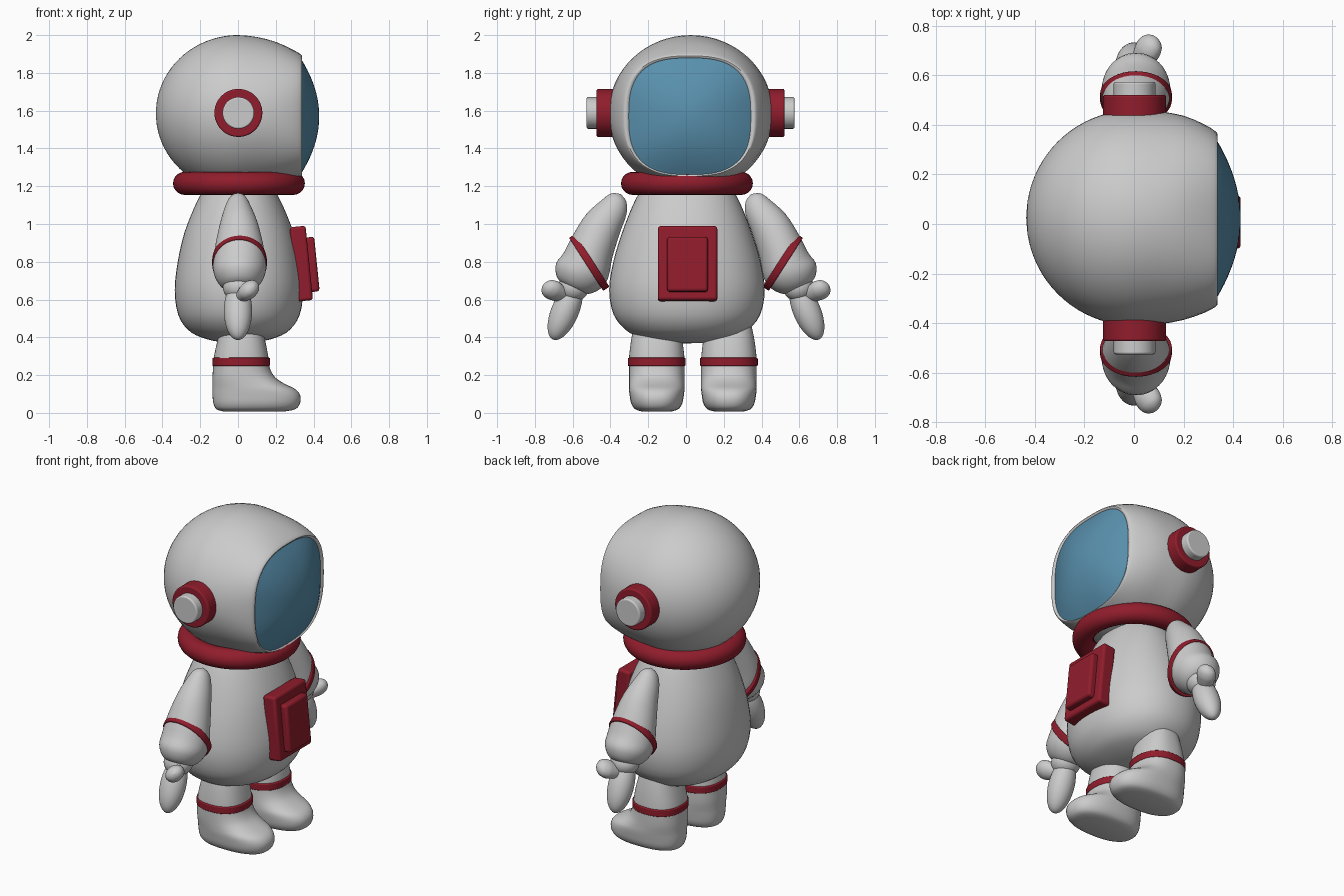
import bpy, bmesh, math
from mathutils import Vector

if "Cube" in bpy.data.objects:
    bpy.data.objects.remove(bpy.data.objects["Cube"])

X, Y, Z = Vector((1, 0, 0)), Vector((0, 1, 0)), Vector((0, 0, 1))


def material(name, color):
    m = bpy.data.materials.new(name)
    m.diffuse_color = color
    m.use_nodes = True
    m.node_tree.nodes["Principled BSDF"].inputs["Base Color"].default_value = m.diffuse_color
    return m


RED = material("red_trim", (0.28, 0.012, 0.025, 1))
BLUE = material("visor_glass", (0.1, 0.28, 0.42, 1))


def smooth_path(rings, steps):
    # Catmull-Rom interpolation of ring parameters
    out = []
    for i in range(len(rings) - 1):
        p0, p1 = rings[max(i - 1, 0)], rings[i]
        p2, p3 = rings[i + 1], rings[min(i + 2, len(rings) - 1)]
        for k in range(steps):
            t = k / steps
            out.append([0.5 * (2 * b + (c - a) * t + (2 * a - 5 * b + 4 * c - d) * t * t
                               + (3 * b - a - 3 * c + d) * t ** 3)
                        for a, b, c, d in zip(p0, p1, p2, p3)])
    return out + [list(rings[-1])]


def loft(name, rings, u, v, mat=None, steps=3, seg=48):
    # each ring: centre x, y, z, half-size along u, half-size along v, squareness
    bm = bmesh.new()
    loops = []
    for cx, cy, cz, a, b, n in (smooth_path(rings, steps) if steps > 1 else rings):
        a, b, loop = max(a, 0.002), max(b, 0.002), []
        for k in range(seg):
            t = 2 * math.pi * k / seg
            c, s = math.cos(t), math.sin(t)
            p = u * a * math.copysign(abs(c) ** (2 / n), c) + v * b * math.copysign(abs(s) ** (2 / n), s)
            loop.append(bm.verts.new(Vector((cx, cy, cz)) + p))
        loops.append(loop)
    for l0, l1 in zip(loops, loops[1:]):
        for k in range(seg):
            j = (k + 1) % seg
            bm.faces.new((l0[k], l0[j], l1[j], l1[k]))
    bm.faces.new(loops[0])
    bm.faces.new(loops[-1])
    bmesh.ops.recalc_face_normals(bm, faces=bm.faces)
    me = bpy.data.meshes.new(name)
    bm.to_mesh(me)
    bm.free()
    ob = bpy.data.objects.new(name, me)
    bpy.context.collection.objects.link(ob)
    if mat:
        me.materials.append(mat)
    return ob


def bevel(ob, width):
    m = ob.modifiers.new("Bevel", "BEVEL")
    m.width, m.segments = width, 3


def panel(name, loc, size, tilt, mat):
    bpy.ops.mesh.primitive_cube_add(size=1, location=loc)
    ob = bpy.context.object
    ob.name, ob.scale = name, size
    bpy.ops.object.transform_apply(location=False, rotation=False, scale=True)
    ob.rotation_euler.y = tilt
    ob.data.materials.append(mat)
    bevel(ob, 0.015)


def ball(name, loc, radii, rot=(0, 0, 0)):
    bpy.ops.mesh.primitive_uv_sphere_add(segments=32, ring_count=16, location=loc, rotation=rot)
    bpy.context.object.name, bpy.context.object.scale = name, radii


# helmet: round back, squarer front with a curled rim
shell = [(-0.435 * math.cos(i * math.pi / 20), 0.025, 1.585, 0.435 * math.sin(i * math.pi / 20),
          0.415 * math.sin(i * math.pi / 20), 2) for i in range(11)]
shell += [(0.1, 0.025, 1.585, 0.43, 0.405, 2), (0.2, 0.025, 1.582, 0.412, 0.382, 2.15),
          (0.28, 0.022, 1.578, 0.382, 0.35, 2.4), (0.325, 0.02, 1.575, 0.357, 0.328, 2.6),
          (0.338, 0.02, 1.572, 0.342, 0.318, 2.7), (0.33, 0.02, 1.57, 0.322, 0.308, 2.8),
          (0.30, 0.02, 1.57, 0.30, 0.29, 2.8)]
loft("helmet", shell, Y, Z, steps=2, seg=64)

# visor dome
dome = [(0.31, 0.02, 1.57, 0.325, 0.31, 2.8)]
dome += [(0.33 + 0.1 * (1 - r * r), 0.02, 1.57, 0.325 * r, 0.31 * r, 2.2 + 0.6 * r)
         for r in (1, 0.9, 0.8, 0.7, 0.6, 0.5, 0.4, 0.3, 0.2, 0.1, 0)]
loft("visor", dome, Y, Z, BLUE, steps=1, seg=64)

# collar
bpy.ops.mesh.primitive_torus_add(location=(0.005, 0.005, 1.215), major_radius=0.288, minor_radius=0.061,
                                 major_segments=64, minor_segments=20)
bpy.context.object.name = "collar"
bpy.context.object.data.materials.append(RED)

# body
loft("body", [(0.005, 0.005, z, a, b, 2.15) for z, a, b in (
    (0.368, 0, 0), (0.375, 0.10, 0.14), (0.40, 0.2, 0.25), (0.44, 0.27, 0.325), (0.52, 0.322, 0.388),
    (0.65, 0.34, 0.412), (0.8, 0.324, 0.39), (0.95, 0.29, 0.345), (1.08, 0.24, 0.295),
    (1.17, 0.195, 0.25), (1.24, 0.15, 0.2))], X, Y)

# chest panel
panel("chest_panel", (0.335, 0.008, 0.79), (0.085, 0.315, 0.395), -0.1, RED)
panel("chest_panel_raised", (0.385, 0.008, 0.785), (0.066, 0.215, 0.29), -0.1, RED)

for s, side in ((-1, "left"), (1, "right")):
    # earpieces
    for part, r, y0, y1, mat in (("earpiece", 0.127, 0.36, 0.497, RED), ("earpiece_knob", 0.084, 0.45, 0.55, None)):
        bevel(loft(f"{part}_{side}", [(0.002, 0.024 + s * y, 1.588, r, r, 2) for y in (y0, y1)],
                   X, Z, mat, steps=1), 0.008)

    # sleeve
    v = Vector((0, 0.87 * s, 0.5))
    loft(f"sleeve_{side}", [(x, s * y, z, a, b, 2) for x, y, z, a, b in (
        (0, 0.345, 1.158, 0, 0), (0, 0.355, 1.14, 0.04, 0.045), (0, 0.38, 1.09, 0.068, 0.075),
        (0.005, 0.44, 1.0, 0.1, 0.102), (0.007, 0.495, 0.88, 0.128, 0.12), (0.008, 0.53, 0.78, 0.14, 0.135),
        (0.008, 0.57, 0.725, 0.13, 0.135), (0.008, 0.60, 0.68, 0.095, 0.1), (0.008, 0.613, 0.662, 0.05, 0.055),
        (0.008, 0.617, 0.658, 0, 0))], X, v)

    # slanted sleeve band
    nrm = Vector((0, 0.84 * s, -0.54))
    mid = Vector((0.008, 0.512 * s, 0.797))
    bevel(loft(f"sleeve_band_{side}", [(*(mid + nrm * d), 0.145, 0.167, 2) for d in (-0.02, 0.02)],
               X, Vector((0, 0.54 * s, 0.84)), RED, steps=1), 0.006)

    # wrist, mitten and thumb
    ball(f"wrist_{side}", (0.005, 0.595 * s, 0.665), (0.085, 0.082, 0.075))
    ball(f"mitten_{side}", (0, 0.64 * s, 0.54), (0.075, 0.073, 0.165), (0.4 * s, 0, 0))
    loft(f"thumb_{side}", [(0.01 + 0.05 * t, s * (0.63 + 0.08 * t), 0.61 + 0.042 * t, r, r, 2) for t, r in (
        (0, 0.03), (0.4, 0.042), (0.75, 0.05), (1.0, 0.052), (1.3, 0.043), (1.48, 0.022), (1.54, 0))],
        Vector((0.87, -0.5 * s, 0)), Vector((0, -0.45 * s, 0.89)), seg=24)

    # leg and boot
    cy = 0.036 + s * 0.191
    loft(f"leg_{side}", [((x0 + x1) / 2, cy, z, (x1 - x0) / 2, b, 2.4) for z, x0, x1, b in (
        (0.008, -0.08, 0.25, 0.08), (0.02, -0.115, 0.305, 0.115), (0.05, -0.13, 0.328, 0.135),
        (0.09, -0.135, 0.33, 0.143), (0.125, -0.135, 0.305, 0.147), (0.155, -0.135, 0.245, 0.147),
        (0.19, -0.135, 0.195, 0.147), (0.24, -0.132, 0.168, 0.147), (0.3, -0.127, 0.16, 0.146),
        (0.4, -0.105, 0.14, 0.133), (0.5, -0.08, 0.11, 0.11))], X, Y)
    bevel(loft(f"ankle_band_{side}", [(0.017, cy, z, 0.153, 0.153, 2.3) for z in (0.248, 0.292)],
               X, Y, RED, steps=1), 0.006)

bpy.ops.object.select_all(action="SELECT")
bpy.ops.object.shade_smooth_by_angle(angle=math.radians(40))
